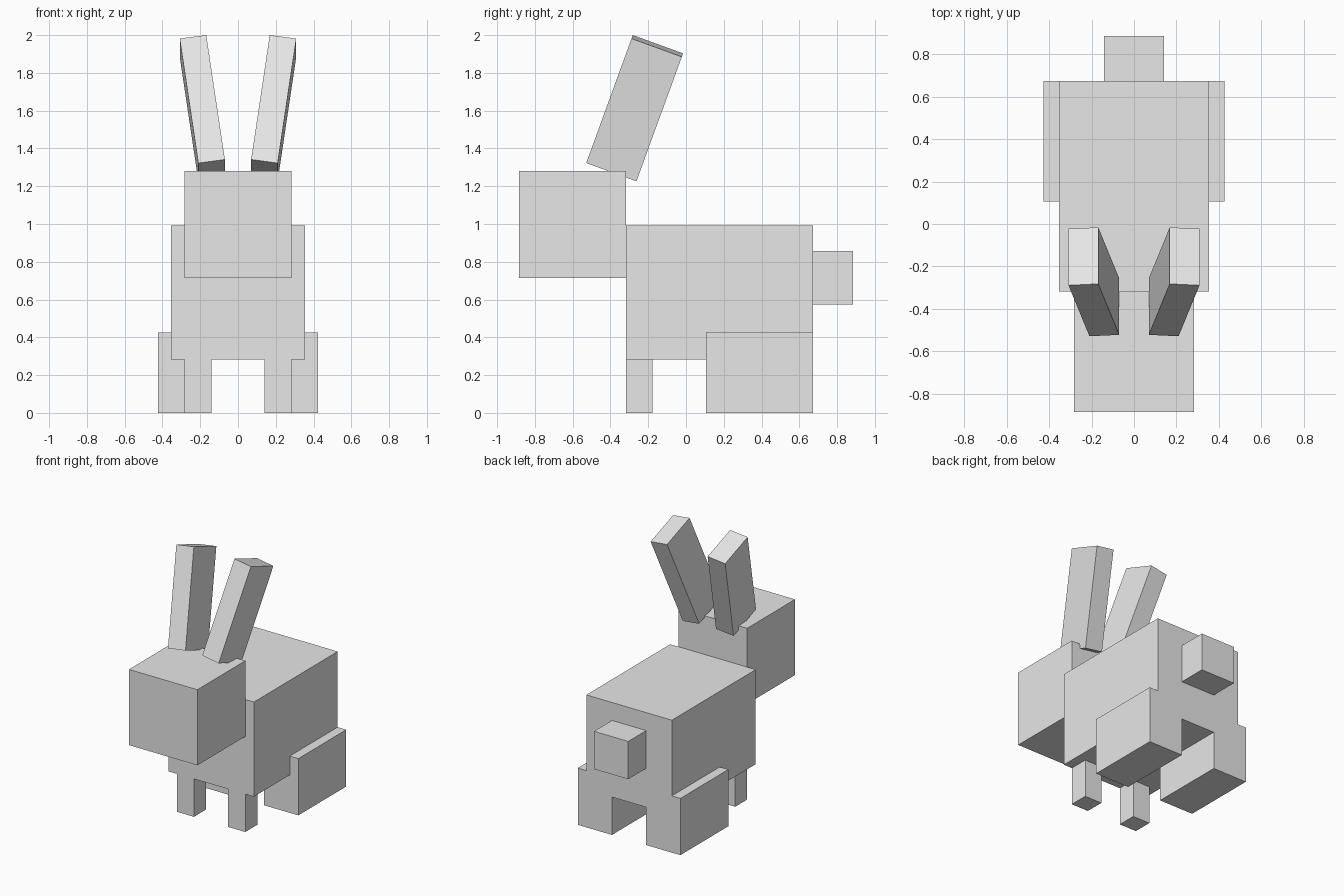
import bpy
from math import radians
from mathutils import Matrix, Euler

if "Cube" in bpy.data.objects:
    bpy.data.objects.remove(bpy.data.objects["Cube"])

U = 0.0708  # one block unit

grey = bpy.data.materials.new("light_grey")
grey.diffuse_color = (0.8, 0.8, 0.8, 1)
grey.use_nodes = True
grey.node_tree.nodes["Principled BSDF"].inputs["Base Color"].default_value = grey.diffuse_color


def box(name, size, centre, rotation=(0, 0, 0)):
    """Box with its size in block units, rotated about its centre."""
    bpy.ops.mesh.primitive_cube_add(size=1)
    ob = bpy.context.object
    ob.name = name
    ob.data.transform(Matrix.Diagonal([s * U for s in size] + [1]))
    ob.location = centre
    ob.rotation_euler = Euler([radians(a) for a in rotation], 'XYZ')
    ob.data.materials.append(grey)
    return ob


def tilted(ob, pitch, lean):
    """Lean sideways first, then pitch backwards."""
    ob.rotation_euler = (Matrix.Rotation(radians(pitch), 3, 'X')
                         @ Matrix.Rotation(radians(lean), 3, 'Y')).to_euler()


# Torso, head and tail
BACK = 0.673
FRONT = BACK - 14 * U
box("body", (10, 14, 10), (0, BACK - 7 * U, 9 * U))
box("head", (8, 8, 8), (0, FRONT - 4 * U, 14.1 * U))
box("tail", (4, 3, 4), (0, BACK + 1.5 * U, 10.1 * U))

# Mirrored legs and ears
for side, s in (("left", -1), ("right", 1)):
    box(side + "_front_leg", (2, 2, 4), (s * 3 * U, FRONT + U, 2 * U))
    box(side + "_hind_leg", (4, 8, 6), (s * 4 * U, BACK - 4 * U, 3 * U))
    ear = box(side + "_ear", (2, 4, 10), (s * 0.189, -0.272, 1.613))
    tilted(ear, -20, s * 8)
